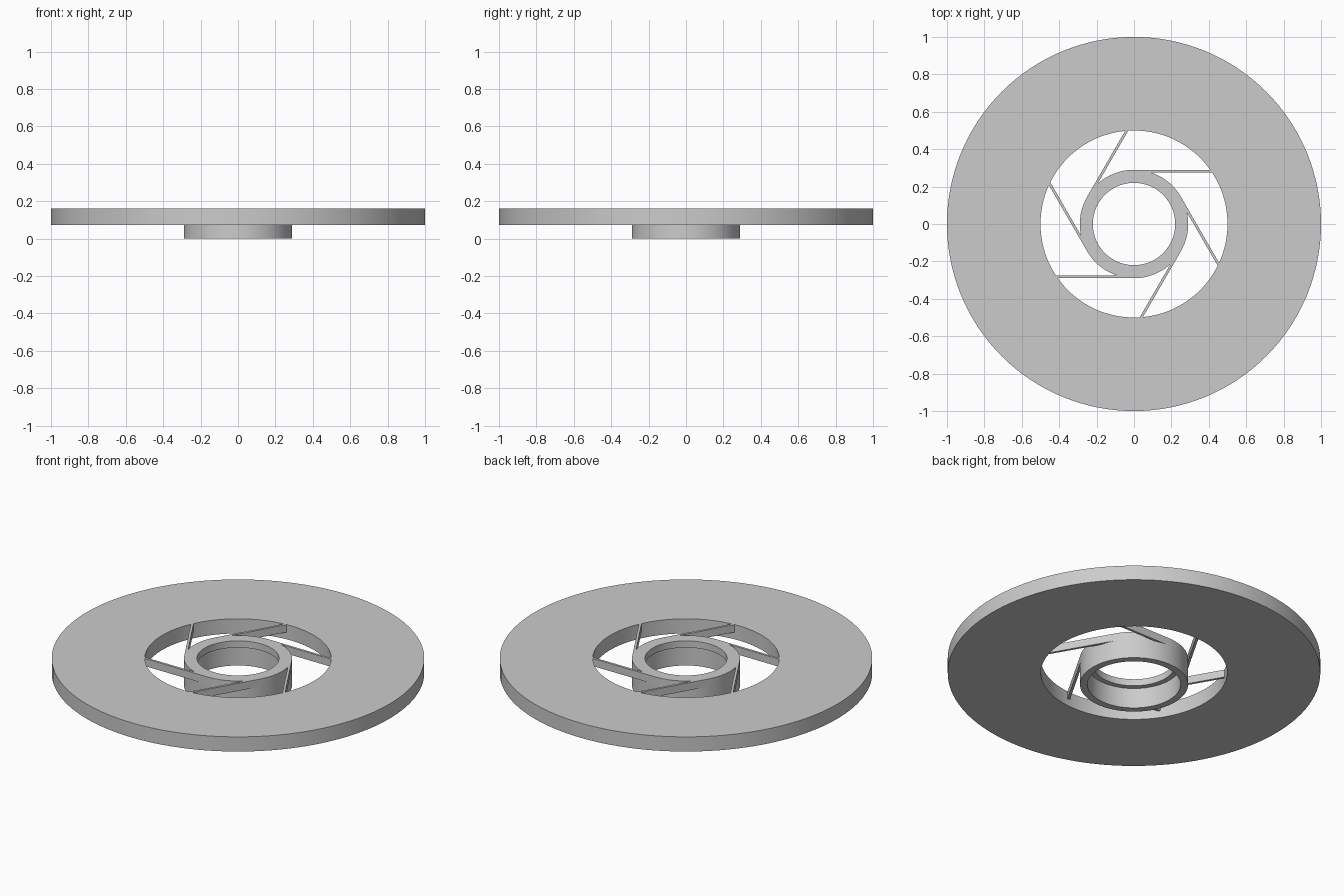
import bpy
import bmesh
import math

cube = bpy.data.objects.get("Cube")
if cube:
    bpy.data.objects.remove(cube, do_unlink=True)

TOP = 0.16
HUB_RADIUS = 0.29
RIM_INNER = 0.5
SEGMENTS = 128

grey = bpy.data.materials.new("light_grey")
grey.use_nodes = True
grey.diffuse_color = (0.6, 0.6, 0.6, 1)
grey.node_tree.nodes["Principled BSDF"].inputs["Base Color"].default_value = grey.diffuse_color


def finish(name, bm):
    """Turn a bmesh into a grey object with sharp edges kept."""
    bmesh.ops.recalc_face_normals(bm, faces=bm.faces)
    mesh = bpy.data.meshes.new(name)
    bm.to_mesh(mesh)
    bm.free()
    mesh.materials.append(grey)
    obj = bpy.data.objects.new(name, mesh)
    bpy.context.collection.objects.link(obj)
    bpy.ops.object.select_all(action='DESELECT')
    obj.select_set(True)
    bpy.context.view_layer.objects.active = obj
    bpy.ops.object.shade_smooth_by_angle(angle=math.radians(30))
    return obj


def lathe(name, profile):
    """Revolve a closed (radius, height) profile around z."""
    bm = bmesh.new()
    verts = [bm.verts.new((r, 0, z)) for r, z in profile]
    edges = [bm.edges.new((a, b)) for a, b in zip(verts, verts[1:] + verts[:1])]
    bmesh.ops.spin(bm, geom=verts + edges, cent=(0, 0, 0), axis=(0, 0, 1),
                   angle=math.tau, steps=SEGMENTS, use_merge=True)
    bmesh.ops.remove_doubles(bm, verts=bm.verts, dist=1e-5)
    return finish(name, bm)


# Flat outer disc
lathe("outer_disc", [(RIM_INNER, 0.073), (1, 0.073), (1, TOP), (RIM_INNER, TOP)])

# Hub sleeve with an inward lip at the top
lathe("hub", [(0.25, 0), (HUB_RADIUS, 0), (HUB_RADIUS, TOP),
              (0.22, TOP), (0.22, 0.12), (0.25, 0.12)])

# Six thin spokes tangent to the hub, ending on the disc's inner wall
inner_y = HUB_RADIUS - 0.014


def rim_x(y):
    return math.sqrt(RIM_INNER ** 2 - y ** 2) + 0.002


outline = [(0, HUB_RADIUS), (0.04, inner_y),
           (rim_x(inner_y), inner_y), (rim_x(HUB_RADIUS), HUB_RADIUS)]
for i in range(6):
    bm = bmesh.new()
    face = bm.faces.new([bm.verts.new((x, y, 0.115)) for x, y in outline])
    out = bmesh.ops.extrude_face_region(bm, geom=[face])
    raised = [v for v in out["geom"] if isinstance(v, bmesh.types.BMVert)]
    bmesh.ops.translate(bm, verts=raised, vec=(0, 0, TOP - 0.115))
    spoke = finish(f"spoke_{i + 1}", bm)
    spoke.rotation_euler.z = i * math.tau / 6
